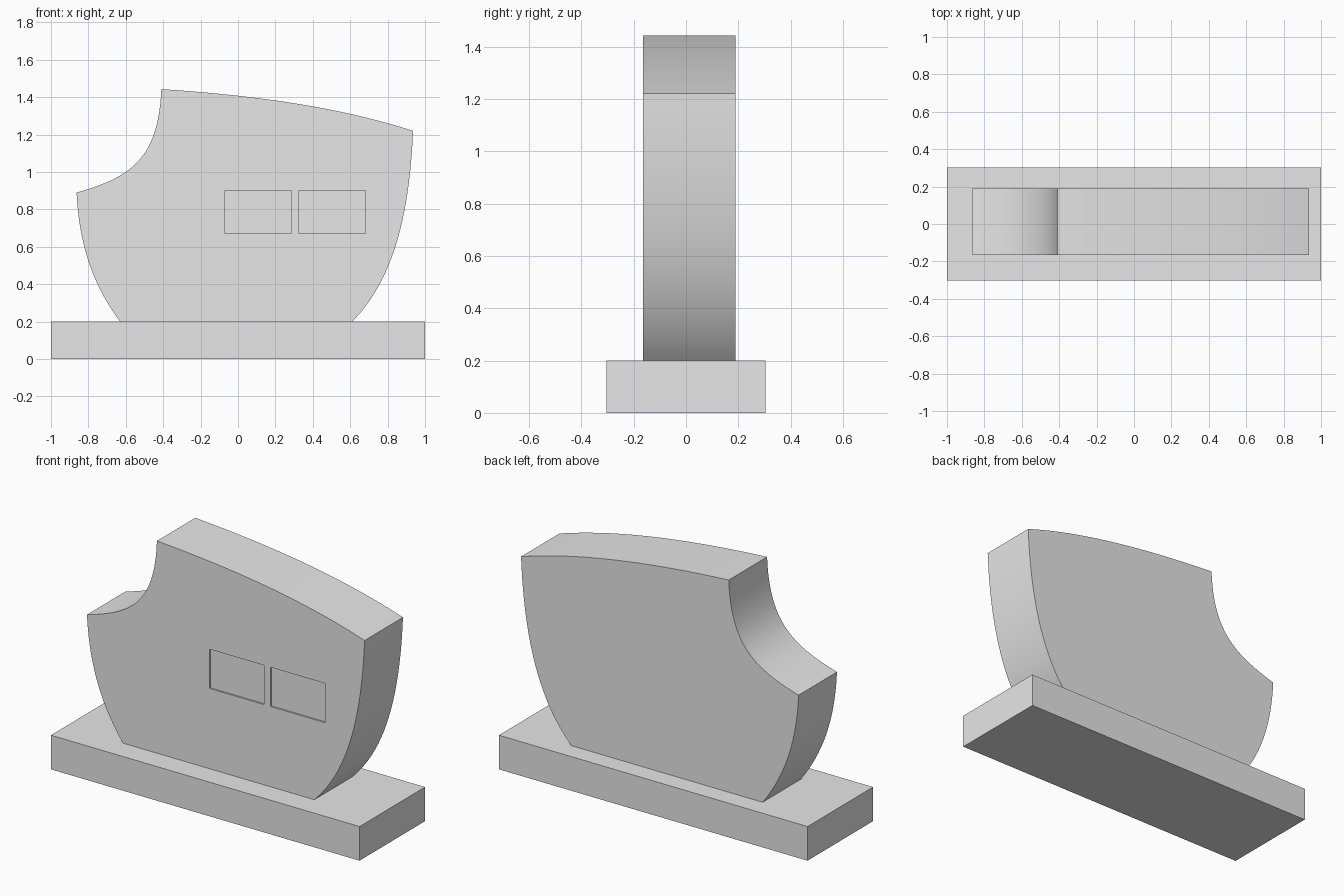
import bpy
import bmesh
from mathutils import Vector
from mathutils.geometry import interpolate_bezier

cube = bpy.data.objects.get("Cube")
if cube:
    bpy.data.objects.remove(cube, do_unlink=True)

GREY = (0.8, 0.8, 0.8, 1.0)
grey = bpy.data.materials.new("plain_grey")
grey.use_nodes = True
grey.diffuse_color = GREY
grey.node_tree.nodes["Principled BSDF"].inputs["Base Color"].default_value = GREY


def make_object(name, bm):
    bmesh.ops.recalc_face_normals(bm, faces=bm.faces)
    mesh = bpy.data.meshes.new(name)
    bm.to_mesh(mesh)
    bm.free()
    mesh.materials.append(grey)
    obj = bpy.data.objects.new(name, mesh)
    bpy.context.collection.objects.link(obj)
    return obj


def box(name, low, high):
    low, high = Vector(low), Vector(high)
    bm = bmesh.new()
    bmesh.ops.create_cube(bm, size=1)
    bmesh.ops.scale(bm, vec=high - low, verts=bm.verts)
    bmesh.ops.translate(bm, vec=(low + high) / 2, verts=bm.verts)
    return make_object(name, bm)


def extrude_outline(name, outline, front, back):
    bm = bmesh.new()
    face = bm.faces.new([bm.verts.new((p.x, front, p.y)) for p in outline])
    moved = bmesh.ops.extrude_face_region(bm, geom=[face], use_keep_orig=True)
    verts = [v for v in moved["geom"] if isinstance(v, bmesh.types.BMVert)]
    bmesh.ops.translate(bm, vec=(0, back - front, 0), verts=verts)
    return make_object(name, bm)


# Plinth
box("base", (-1, -0.303, 0), (1, 0.303, 0.2))

# Body outline: rounded end, concave notch, sloping crown, rounded end
FRONT, BACK = -0.165, 0.19
heel, step = (-0.63, 0.2), (-0.863, 0.89)
peak, brow, toe = (-0.41, 1.443), (0.936, 1.22), (0.61, 0.2)
curves = [
    (heel, (-0.78, 0.4), (-0.85, 0.62), step),
    (step, (-0.58, 0.97), (-0.425, 1.066), peak),
    (peak, (0.1, 1.41), (0.55, 1.345), brow),
    (brow, (0.915, 0.72), (0.81, 0.4), toe),
]
outline = []
for curve in curves:
    outline += interpolate_bezier(*[Vector(p) for p in curve], 25)[:-1]
outline.append(Vector(toe))
body = extrude_outline("body", outline, FRONT, BACK)

# Two shallow rectangular recesses in the front
cutters = []
for left in (-0.07, 0.326):
    cutter = box("recess_cutter", (left, FRONT - 0.1, 0.67),
                 (left + 0.355, FRONT + 0.01, 0.9))
    cutter.hide_render = True
    mod = body.modifiers.new("recess", "BOOLEAN")
    mod.operation = "DIFFERENCE"
    mod.solver = "EXACT"
    mod.object = cutter
    cutters.append(cutter)

bpy.ops.object.select_all(action="DESELECT")
body.select_set(True)
bpy.context.view_layer.objects.active = body
for mod in list(body.modifiers):
    bpy.ops.object.modifier_apply(modifier=mod.name)
for cutter in cutters:
    bpy.data.objects.remove(cutter, do_unlink=True)
bpy.ops.object.shade_smooth_by_angle(angle=0.5)
